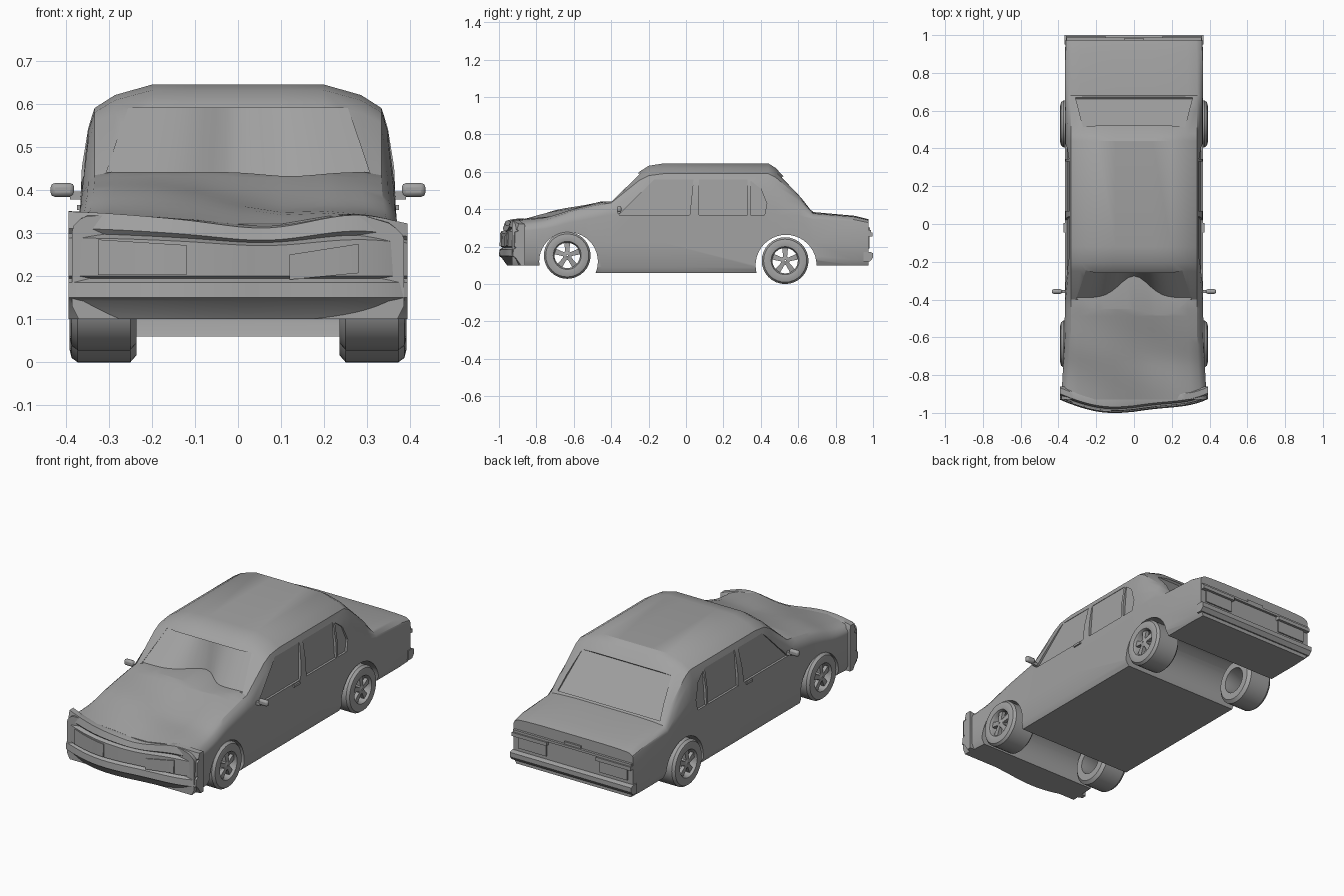
import bpy, bmesh, math
from math import sin, cos, pi, exp
from mathutils import Vector

if "Cube" in bpy.data.objects:
    bpy.data.objects.remove(bpy.data.objects["Cube"])

paint = bpy.data.materials.new("plain_grey")
paint.use_nodes = True
GREY = (0.36, 0.36, 0.36, 1)
paint.diffuse_color = GREY
paint.node_tree.nodes["Principled BSDF"].inputs["Base Color"].default_value = GREY


def finish(obj, angle=30):
    bpy.ops.object.select_all(action='DESELECT')
    obj.select_set(True)
    bpy.context.view_layer.objects.active = obj
    bpy.ops.object.shade_smooth_by_angle(angle=math.radians(angle))


def skin(name, rings, wrap=False):
    """Solid through a row of closed rings, capped unless it wraps round."""
    bm = bmesh.new()
    rows = [[bm.verts.new(p) for p in ring] for ring in rings]
    n = len(rows[0])
    pairs = list(zip(rows, rows[1:])) + ([(rows[-1], rows[0])] if wrap else [])
    for a, b in pairs:
        for i in range(n):
            j = (i + 1) % n
            bm.faces.new((a[i], a[j], b[j], b[i]))
    if not wrap:
        bm.faces.new(rows[0])
        bm.faces.new(rows[-1])
    bmesh.ops.recalc_face_normals(bm, faces=bm.faces)
    mesh = bpy.data.meshes.new(name)
    bm.to_mesh(mesh)
    bm.free()
    mesh.materials.append(paint)
    obj = bpy.data.objects.new(name, mesh)
    bpy.context.collection.objects.link(obj)
    return obj


def box(name, lo, hi):
    rect = lambda x: [(x, lo[1], lo[2]), (x, hi[1], lo[2]), (x, hi[1], hi[2]), (x, lo[1], hi[2])]
    return skin(name, [rect(lo[0]), rect(hi[0])])


def cut(target, cutter):
    cutter.hide_render = True
    mod = target.modifiers.new("cut", 'BOOLEAN')
    mod.operation = 'DIFFERENCE'
    mod.solver = 'EXACT'
    mod.object = cutter
    bpy.context.view_layer.objects.active = target
    bpy.ops.object.modifier_apply(modifier=mod.name)
    bpy.data.objects.remove(cutter)


def crumple(x, y, z):
    """Dents of the crashed bonnet, fading out towards the cabin."""
    t = min(1, max(0, (-0.42 - y) / 0.3)) * min(1, max(0, (z - 0.25) / 0.08))
    dent = 0.028 * exp(-((x - 0.08) / 0.15) ** 2) + 0.025 * exp(-((x - 0.42) / 0.1) ** 2)
    return t * (0.008 * sin(14 * y + 9 * x) - dent)


def nose(x):
    """How far the front is pushed back across the width."""
    return 0.055 * abs(x / 0.39) ** 3 + max(0, x) * 0.05 + 0.008 * sin(12 * x)


# Body shell: y, half width, floor, belt line, top
stations = [
    (-0.93, 0.385, 0.10, 0.30, 0.345), (-0.75, 0.375, 0.10, 0.32, 0.378),
    (-0.60, 0.368, 0.06, 0.34, 0.41), (-0.45, 0.366, 0.06, 0.365, 0.443),
    (-0.40, 0.366, 0.06, 0.37, 0.45), (-0.25, 0.366, 0.06, 0.37, 0.60),
    (-0.20, 0.366, 0.06, 0.37, 0.632), (-0.12, 0.366, 0.06, 0.37, 0.645),
    (0.44, 0.366, 0.06, 0.37, 0.645), (0.48, 0.366, 0.06, 0.37, 0.62),
    (0.61, 0.366, 0.10, 0.365, 0.48), (0.68, 0.366, 0.10, 0.345, 0.385),
    (0.90, 0.366, 0.10, 0.335, 0.365), (0.975, 0.362, 0.10, 0.32, 0.347)]
dense = []
for a, b in zip(stations, stations[1:]):
    steps = 4 if a[0] < -0.5 else 1
    dense += [[p + (q - p) * k / steps for p, q in zip(a, b)] for k in range(steps)]
dense.append(stations[-1])
arch = [(1, 0), (0.99, 0.3), (0.95, 0.63), (0.91, 0.8), (0.78, 0.91), (0.54, 1), (0.27, 1)]


def section(y, w, floor, belt, top):
    half = [(w - 0.015, floor), (w, floor + 0.03), (w, 0.22)]
    half += [(w * a, belt + (top - belt) * b) for a, b in arch]
    ring = half + [(0, top)] + [(-x, z) for x, z in reversed(half)]
    return [(x, y, z + crumple(x, y, z)) for x, z in ring]


body = skin("body_shell", [section(*s) for s in dense])

# Wheel arches, open right across the underside
for y, z, r in ((-0.628, 0.12, 0.157), (0.535, 0.10, 0.163)):
    disc = [(y + r * cos(k * pi / 20), z + r * sin(k * pi / 20)) for k in range(40)]
    cut(body, skin("arch_cutter", [[(x, *p) for p in disc] for x in (-0.6, 0.6)]))

# Windscreen, pushed in at the middle behind the buckled bonnet
rings = []
for k in range(21):
    u = k / 10 - 1
    low = 0.442 - 0.01 * exp(-((u - 0.4) / 0.3) ** 2)
    back = -0.39 + 0.115 * exp(-(u / 0.35) ** 2)
    xb, xt = 0.305 * u, 0.255 * u
    rings.append([(xb, back, low), (xt, -0.243, 0.59), (xt, -0.7, 0.59), (xb, -0.7, low)])
cut(body, skin("windscreen_cutter", rings))

# Rear window recess
n = Vector((0, 0.77, 0.64))
pane = [Vector(p) - n * 0.012 for p in
        ((-0.27, 0.52, 0.576), (0.27, 0.52, 0.576), (0.31, 0.672, 0.394), (-0.31, 0.672, 0.394))]
cut(body, skin("rear_window_cutter", [pane, [p + n * 0.1 for p in pane]]))

# Side window recesses, following the lean of the cabin side
windows = [
    [(-0.36, 0.37), (0.02, 0.37), (0.04, 0.56), (-0.17, 0.56)],
    [(0.07, 0.37), (0.33, 0.37), (0.33, 0.56), (0.07, 0.56)],
    [(0.345, 0.37), (0.42, 0.37), (0.432, 0.43), (0.40, 0.51), (0.345, 0.553)]]
for side in (-1, 1):
    for outline in windows:
        inner = [(side * (0.354 - 0.1 * max(0, z - 0.42)), y, z) for y, z in outline]
        cut(body, skin("side_window_cutter", [inner, [(side * 0.5, y, z) for _, y, z in inner]]))
finish(body)

# Front panel with bonnet lip, grille face and bumper
profile = [(-0.86, 0.10), (-0.86, 0.33), (-0.93, 0.345), (-0.962, 0.342), (-0.972, 0.305),
           (-0.962, 0.295), (-0.982, 0.285), (-0.984, 0.20), (-0.974, 0.195), (-0.99, 0.185),
           (-0.994, 0.15), (-0.98, 0.142), (-0.95, 0.10)]
rings = []
for k in range(33):
    x = -0.393 + 0.786 * k / 32
    rings.append([(x, y + (nose(x) if y < -0.9 else 0), z + crumple(x, y, z)) for y, z in profile])
finish(skin("front_panel", rings))


def lamp(name, x0, x1, lows, highs):
    rings = []
    for k in range(9):
        t = k / 8
        x = x0 + (x1 - x0) * t
        lo, hi = (v[0] + (v[1] - v[0]) * t for v in (lows, highs))
        f = -0.984 + nose(x)
        rings.append([(x, f - 0.006, lo), (x, f - 0.004, hi), (x, f + 0.003, hi), (x, f + 0.003, lo)])
    finish(skin(name, rings))


lamp("right_headlight", -0.325, -0.12, (0.203, 0.203), (0.285, 0.272))
lamp("left_headlight", 0.12, 0.28, (0.192, 0.207), (0.25, 0.275))

# Rear trim, bumper and boot handle
box("rear_trim", (-0.358, 0.96, 0.275), (0.358, 0.988, 0.288))
box("boot_handle", (-0.05, 0.96, 0.29), (0.05, 0.985, 0.303))
bumper = [(0.95, 0.12), (0.982, 0.12), (1.0, 0.14), (1.0, 0.165), (0.985, 0.172), (0.95, 0.172)]
finish(skin("rear_bumper", [[(x, y, z) for y, z in bumper] for x in (-0.368, 0.368)]))

# Paired parts
for side, word in ((1, "left"), (-1, "right")):
    def pair(name, lo, hi):
        xs = sorted((side * lo[0], side * hi[0]))
        return box(word + "_" + name, (xs[0], *lo[1:]), (xs[1], *hi[1:]))
    pair("tail_light", (0.16, 0.97, 0.19), (0.33, 0.982, 0.265))
    pair("rear_corner_trim", (0.15, 0.97, 0.255), (0.36, 0.996, 0.275))
    pair("door_handle", (0.36, -0.045, 0.353), (0.374, 0.005, 0.365))
    pair("mirror_stalk", (0.35, -0.365, 0.378), (0.39, -0.35, 0.396))
    mirror = pair("mirror", (0.38, -0.37, 0.384), (0.435, -0.345, 0.416))
    bevel = mirror.modifiers.new("bevel", 'BEVEL')
    bevel.width = 0.01
    bevel.segments = 2
    finish(mirror)

    # Wheels: hollow tyre, hub and five spokes
    tyre = [(0.235, 0.07), (0.235, 0.108), (0.25, 0.125), (0.372, 0.125), (0.386, 0.115),
            (0.391, 0.095), (0.387, 0.075), (0.375, 0.068)]
    for place, y, z in (("front", -0.635, 0.153), ("rear", 0.53, 0.125)):
        label = word + "_" + place

        def turn(name, shape):
            rings = [[(side * x, y + r * cos(a), z + r * sin(a)) for x, r in shape]
                     for a in (k * pi / 16 for k in range(32))]
            finish(skin(label + name, rings, wrap=True), 35)
        turn("_tyre", tyre)
        turn("_hub", [(0.345, 0.004), (0.345, 0.024), (0.378, 0.024), (0.384, 0.004)])
        for s in range(5):
            a = pi / 2 + s * 2 * pi / 5
            rings = []
            for r, h, x in ((0.015, 0.01, 0.38), (0.072, 0.016, 0.374)):
                rings.append([(side * (x - d), y + r * cos(a) - e * h * sin(a), z + r * sin(a) + e * h * cos(a))
                              for d, e in ((0, -1), (0, 1), (0.02, 1), (0.02, -1))])
            skin(label + "_spoke", rings)
